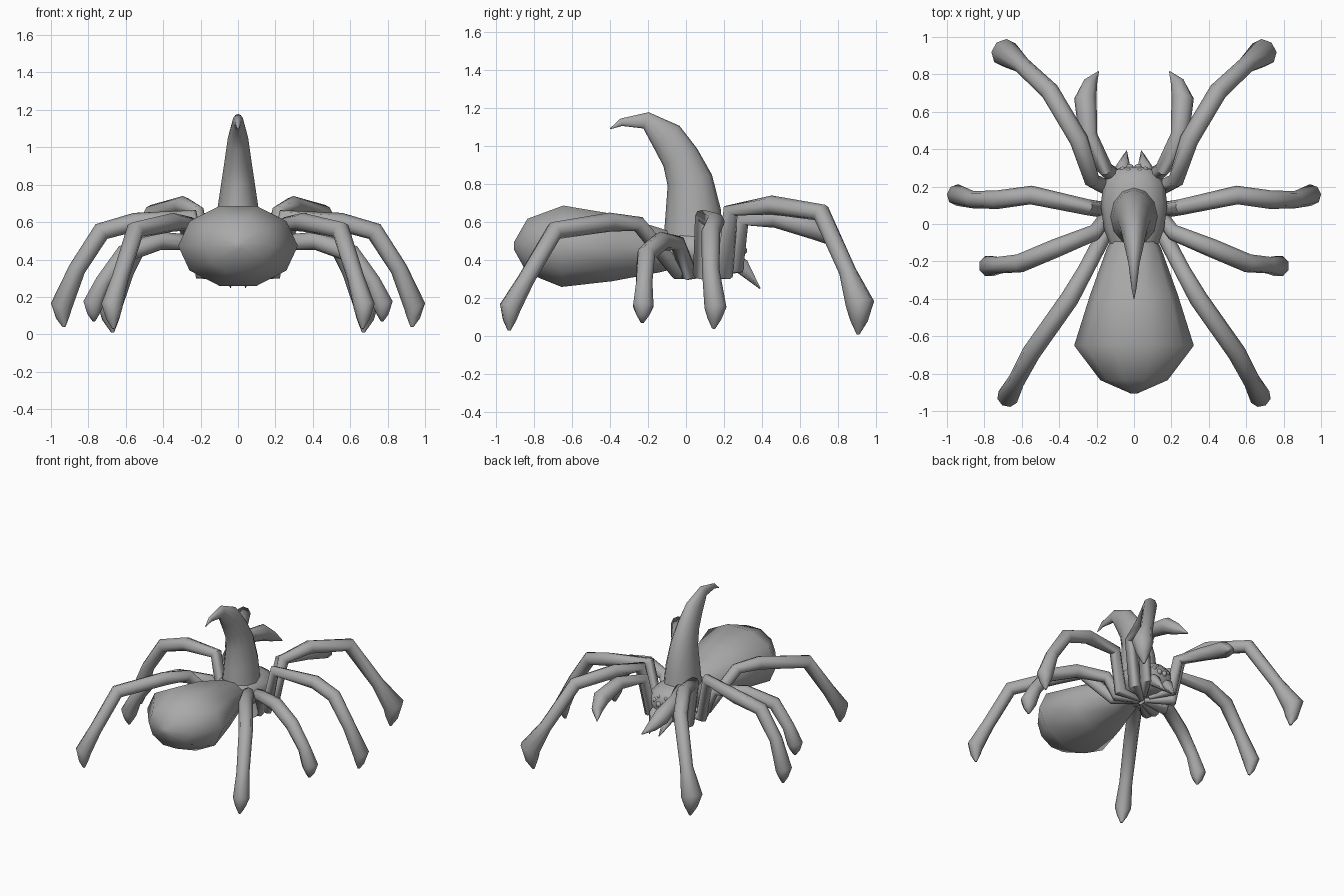
import bpy, math
from mathutils import Vector

if "Cube" in bpy.data.objects:
    bpy.data.objects.remove(bpy.data.objects["Cube"])

grey = bpy.data.materials.new("grey")
grey.use_nodes = True
grey.diffuse_color = (0.4, 0.4, 0.4, 1)
grey.node_tree.nodes["Principled BSDF"].inputs["Base Color"].default_value = (0.4, 0.4, 0.4, 1)


def finish(ob):
    ob.data.materials.append(grey)
    bpy.ops.object.select_all(action='DESELECT')
    ob.select_set(True)
    bpy.context.view_layer.objects.active = ob
    bpy.ops.object.shade_smooth_by_angle(angle=math.radians(60))


def tube(name, rings, sides=8):
    """Skin rings of (x, y, z, side radius, upright radius) along their path."""
    pts = [Vector(r[:3]) for r in rings]
    along = (pts[-1] - pts[0]).normalized()
    side = Vector((1, 0, 0)) if abs(along.x) < 0.05 else along.cross((0, 0, 1)).normalized()
    verts, faces = [], []
    for i, r in enumerate(rings):
        t = (pts[min(i + 1, len(pts) - 1)] - pts[max(i - 1, 0)]).normalized()
        u = (side - t * side.dot(t)).normalized()
        v = t.cross(u)
        for k in range(sides):
            a = 2 * math.pi * k / sides
            verts.append(pts[i] + u * math.cos(a) * r[3] + v * math.sin(a) * r[-1])
    for i in range(len(rings) - 1):
        for k in range(sides):
            n = (k + 1) % sides
            faces.append((i * sides + k, i * sides + n, (i + 1) * sides + n, (i + 1) * sides + k))
    faces.append(tuple(reversed(range(sides))))
    faces.append(tuple(range(len(verts) - sides, len(verts))))
    me = bpy.data.meshes.new(name)
    me.from_pydata(verts, [], faces)
    ob = bpy.data.objects.new(name, me)
    bpy.context.collection.objects.link(ob)
    finish(ob)


def pair(name, rings, sides=8):
    for label, s in (("left", 1), ("right", -1)):
        tube(f"{label}_{name}", [(r[0] * s, *r[1:]) for r in rings], sides)


def ball(name, loc, r):
    bpy.ops.mesh.primitive_uv_sphere_add(segments=8, ring_count=6, radius=r, location=loc)
    ob = bpy.context.object
    ob.name = name
    finish(ob)


# Body
tube("thorax", [(0, -0.13, 0.455, 0.12, 0.085), (0, -0.03, 0.455, 0.16, 0.11),
                (0, 0.1, 0.45, 0.178, 0.12), (0, 0.21, 0.445, 0.165, 0.11),
                (0, 0.28, 0.44, 0.125, 0.085), (0, 0.305, 0.44, 0.06, 0.04)], 12)
tube("abdomen", [(0, -0.02, 0.44, 0.09, 0.08), (0, -0.13, 0.45, 0.145, 0.12),
                 (0, -0.38, 0.465, 0.235, 0.185), (0, -0.65, 0.473, 0.32, 0.225),
                 (0, -0.835, 0.475, 0.18, 0.15), (0, -0.905, 0.475, 0.02, 0.02)], 10)

# Curved horn leaning over the abdomen
tube("horn", [(0, 0.04, 0.48, 0.13, 0.16), (0, 0.038, 0.66, 0.112, 0.145),
              (0, 0.02, 0.82, 0.088, 0.12), (0, -0.03, 0.94, 0.07, 0.1),
              (0, -0.1, 1.045, 0.055, 0.09), (0, -0.21, 1.135, 0.03, 0.045),
              (0, -0.34, 1.125, 0.014, 0.02), (0, -0.4, 1.09, 0.002, 0.002)], 12)

# Legs: root under the body, elbow, hip, joints, then a swollen foot narrowing to a tip
legs = {
    "front_leg": [(.01, .10, .32), (.165, .205, .325), (.225, .235, .66), (.295, .45, .69),
                  (.45, .71, .65), (.60, .85, .34), (.69, .915, .17), (.67, .905, .01)],
    "second_leg": [(.01, .09, .32), (.19, .08, .325), (.25, .09, .63), (.55, .155, .60),
                   (.73, .13, .55), (.86, .13, .35), (.945, .155, .15), (.93, .145, .04)],
    "third_leg": [(.01, .07, .32), (.165, .015, .33), (.21, -.045, .49), (.42, -.13, .50),
                  (.61, -.21, .43), (.72, -.22, .28), (.775, -.225, .16), (.77, -.23, .07)],
    "rear_leg": [(.01, .06, .32), (.15, -.04, .335), (.26, -.25, .59), (.345, -.40, .60),
                 (.55, -.69, .555), (.63, -.84, .30), (.675, -.925, .15), (.665, -.93, .03)],
}
radii = (0.015, 0.043, 0.043, 0.05, 0.05, 0.046, 0.058, 0.008)
for name, path in legs.items():
    rings = [(*p, r) for p, r in zip(path, radii)]
    foot, tip = Vector(path[-2]), Vector(path[-1])
    size = 0.076 if name == "front_leg" else 0.058
    rings[-2] = (*foot, size)
    rings.insert(-1, (*foot.lerp(tip, 0.55), size * 0.62))
    pair(name, rings)

# Feelers and fangs
pair("feeler", [(.02, .14, .33, .015), (.115, .265, .36, .043), (.155, .295, .61, .042),
                (.245, .47, .62, .05), (.26, .67, .57, .06), (.235, .75, .52, .04),
                (.19, .815, .47, .003)])
pair("fang", [(.07, .22, .42, .03), (.06, .29, .37, .046), (.04, .39, .25, .003)], 6)

# Eyes
for label, s in (("left", 1), ("right", -1)):
    for i, (x, y, z, r) in enumerate([(.022, .30, .45, .022), (.06, .29, .47, .018),
                                      (.085, .28, .44, .014), (.03, .285, .5, .014)]):
        ball(f"{label}_eye_{i + 1}", (x * s, y, z), r)
